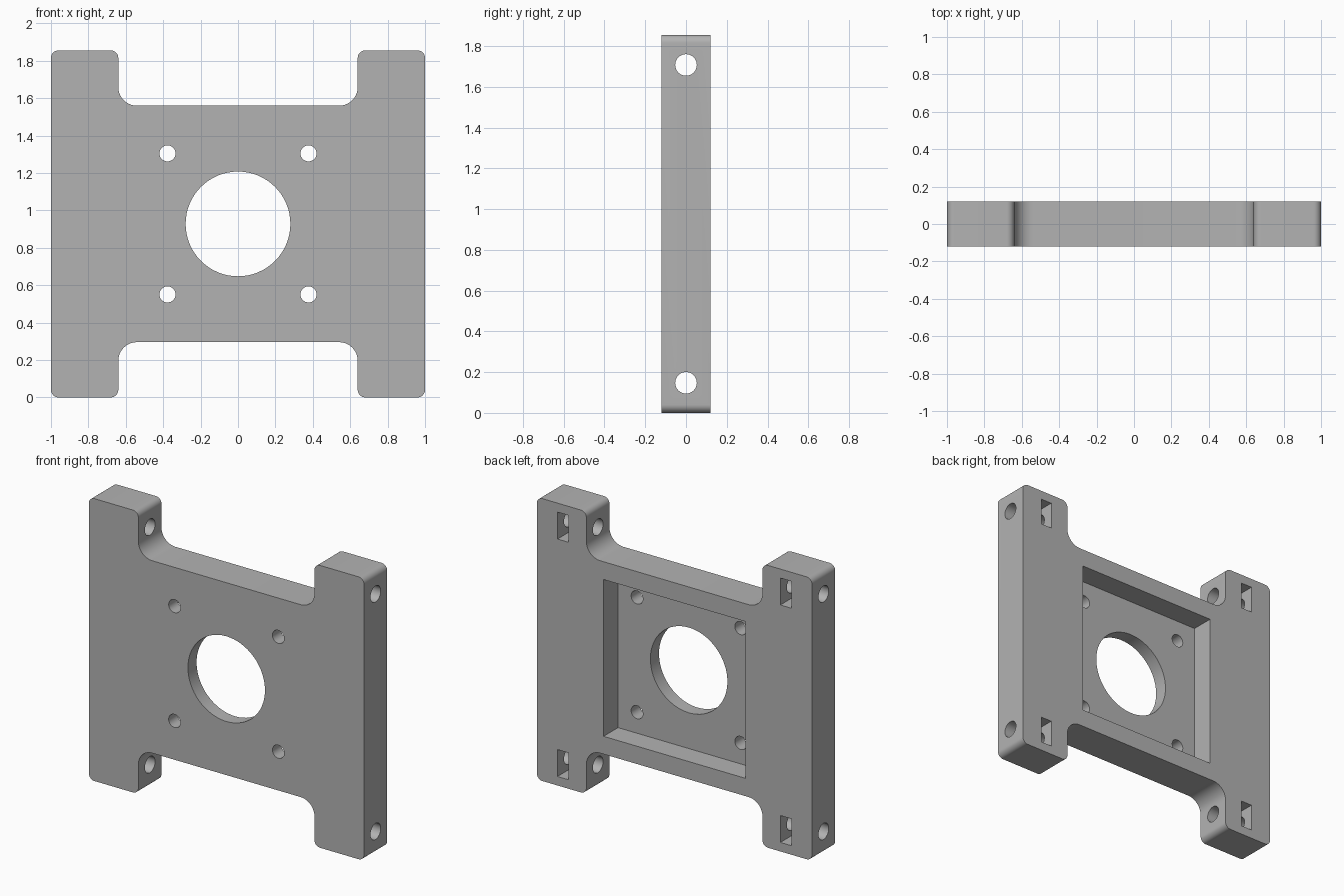
import bpy, bmesh, math
from mathutils import Vector, Matrix

cube = bpy.data.objects.get("Cube")
if cube:
    bpy.data.objects.remove(cube, do_unlink=True)

HEIGHT, HALF_DEPTH = 1.855, 0.12
MID = HEIGHT / 2
FLOOR_Y = -0.03          # bottom of the rear pocket
BOLT_Z = 0.78            # side bolt offset from mid height

grey = bpy.data.materials.new("plain grey")
grey.use_nodes = True
grey.diffuse_color = (0.45, 0.45, 0.45, 1)
grey.node_tree.nodes["Principled BSDF"].inputs["Base Color"].default_value = (0.45, 0.45, 0.45, 1)


def finish(bm, name):
    bmesh.ops.recalc_face_normals(bm, faces=bm.faces)
    mesh = bpy.data.meshes.new(name)
    bm.to_mesh(mesh)
    bm.free()
    mesh.materials.append(grey)
    ob = bpy.data.objects.new(name, mesh)
    bpy.context.collection.objects.link(ob)
    return ob


def rounded(corners, steps=10):
    """Replace each (x, z, radius) right-angle corner with an arc."""
    pts = []
    for i, (x, z, r) in enumerate(corners):
        p = Vector((x, z))
        a = (Vector(corners[i - 1][:2]) - p).normalized() * r
        b = (Vector(corners[(i + 1) % len(corners)][:2]) - p).normalized() * r
        for k in range(steps + 1):
            t = k / steps * math.pi / 2
            pts.append(p + a * (1 - math.sin(t)) + b * (1 - math.cos(t)))
    return pts


# H-shaped plate outline, from one quarter mirrored round
quarter = [(1, MID, 0.04), (0.64, MID, 0.04), (0.64, 0.632, 0.1)]
top = quarter + [(-x, z, r) for x, z, r in reversed(quarter)]
outline = top + [(x, -z, r) for x, z, r in reversed(top)]
bm = bmesh.new()
face = bm.faces.new([bm.verts.new((p.x, -HALF_DEPTH, p.y + MID)) for p in rounded(outline)])
side = bmesh.ops.extrude_face_region(bm, geom=[face])["geom"]
bmesh.ops.translate(bm, vec=(0, 2 * HALF_DEPTH, 0),
                    verts=[v for v in side if isinstance(v, bmesh.types.BMVert)])
plate = finish(bm, "mounting_plate")


def cylinder(name, radius, length, axis, centre, sides):
    bm = bmesh.new()
    turn = Matrix.Rotation(math.pi / 2, 4, "Y" if axis == "x" else "X")
    bmesh.ops.create_cone(bm, cap_ends=True, segments=sides, radius1=radius, radius2=radius,
                          depth=length, matrix=Matrix.Translation(centre) @ turn)
    return finish(bm, name)


def box(name, size, centre):
    bm = bmesh.new()
    bmesh.ops.create_cube(bm, size=1, matrix=Matrix.Translation(centre) @ Matrix.Diagonal((*size, 1)))
    return finish(bm, name)


def rear_box(name, x, z, width, height, floor):
    """Recess cutter open at the back face."""
    back = HALF_DEPTH + 0.1
    return box(name, (width, back - floor, height), (x, (back + floor) / 2, z))


# Rear pocket, then bore, screw holes, side bolt holes and nut slots
cutters = [rear_box("pocket_cutter", 0, MID, 1.03, 1.03, FLOOR_Y),
           cylinder("bore_cutter", 0.28, 1, "y", (0, 0, MID), 64)]
for sx in (-1, 1):
    for sz in (-1, 1):
        bolt_z = MID + sz * BOLT_Z
        cutters += [
            cylinder("screw_cutter", 0.043, 1, "y", (sx * 0.377, 0, MID + sz * 0.377), 32),
            cylinder("bolt_cutter", 0.053, 0.6, "x", (sx * 0.82, 0, bolt_z), 32),
            rear_box("nut_slot_cutter", sx * 0.81, bolt_z, 0.08, 0.177, -0.09)]

bpy.context.view_layer.objects.active = plate
for cutter in cutters:
    cutter.hide_render = True
    mod = plate.modifiers.new("cut", "BOOLEAN")
    mod.operation, mod.solver, mod.object = "DIFFERENCE", "EXACT", cutter
    bpy.ops.object.modifier_apply(modifier=mod.name)
    bpy.data.objects.remove(cutter, do_unlink=True)

# Smooth the rounded walls, keep the edges sharp
bpy.ops.object.select_all(action="DESELECT")
plate.select_set(True)
bpy.ops.object.shade_smooth_by_angle(angle=math.radians(30))
